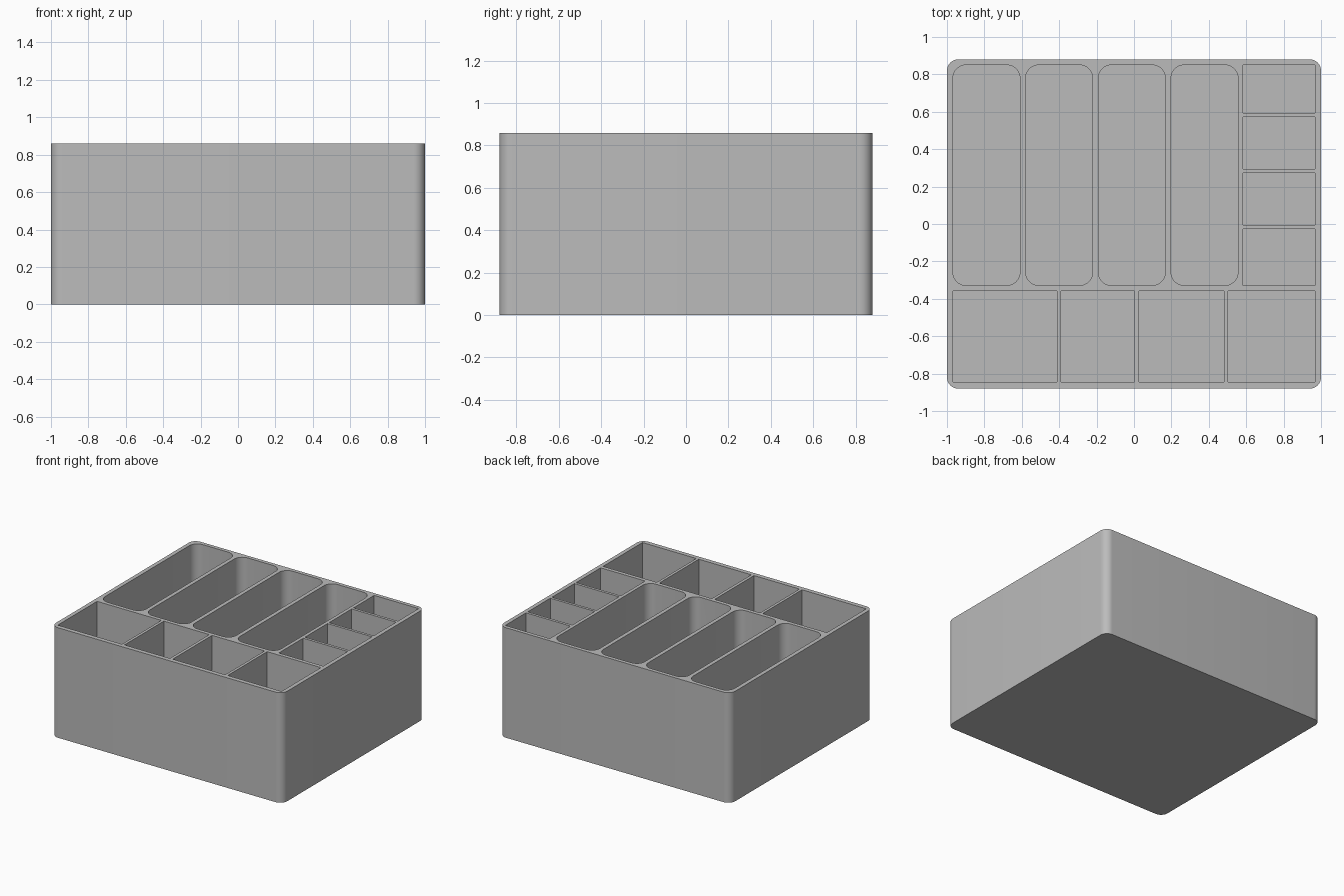
import bpy, bmesh, math
from mathutils import Vector

HEIGHT, FLOOR = 0.86, 0.03

cube = bpy.data.objects.get("Cube")
if cube:
    bpy.data.objects.remove(cube, do_unlink=True)

grey = bpy.data.materials.new("plain grey")
grey.use_nodes = True
colour = (0.5, 0.5, 0.5, 1)
grey.diffuse_color = colour
grey.node_tree.nodes["Principled BSDF"].inputs["Base Color"].default_value = colour


def add_block(bm, x0, x1, y0, y1, z0, z1, radius=0):
    """Upright block, with rounded vertical corners when radius is given."""
    corners = [(x1, y1, -1, -1), (x0, y1, 1, -1), (x0, y0, 1, 1), (x1, y0, -1, 1)]
    steps = 10 if radius else 0
    ring = []
    for i, (x, y, sx, sy) in enumerate(corners):
        for k in range(steps + 1):
            a = math.pi / 2 * (i + k / max(steps, 1))
            ring.append(bm.verts.new((x + radius * (sx + math.cos(a)),
                                      y + radius * (sy + math.sin(a)), z0)))
    base = bm.faces.new(ring)
    top = bmesh.ops.extrude_face_region(bm, geom=[base])["geom"]
    bmesh.ops.translate(bm, vec=Vector((0, 0, z1 - z0)),
                        verts=[g for g in top if isinstance(g, bmesh.types.BMVert)])


def finish(bm, name):
    bmesh.ops.recalc_face_normals(bm, faces=bm.faces)
    mesh = bpy.data.meshes.new(name)
    bm.to_mesh(mesh)
    bm.free()
    mesh.materials.append(grey)
    obj = bpy.data.objects.new(name, mesh)
    bpy.context.collection.objects.link(obj)
    return obj


# Solid body with rounded upright corners
body = bmesh.new()
add_block(body, -1, 1, -0.88, 0.88, 0, HEIGHT, 0.06)
tray = finish(body, "organiser_tray")

# Compartments to be hollowed out
pockets = bmesh.new()
depth = (FLOOR, HEIGHT + 0.1)

# Four long rounded compartments
for i in range(4):
    x = -0.968 + i * 0.3887
    add_block(pockets, x, x + 0.358, -0.328, 0.85, *depth, 0.07)

# Four small compartments along the left side
for y0, y1 in ((0.594, 0.85), (0.294, 0.572), (-0.005, 0.273), (-0.328, -0.027)):
    add_block(pockets, 0.583, 0.968, y0, y1, *depth)

# Four square compartments along the front
for x0, x1 in ((-0.968, -0.412), (-0.39, 0.003), (0.027, 0.481), (0.503, 0.968)):
    add_block(pockets, x0, x1, -0.845, -0.358, *depth)

cutter = finish(pockets, "compartment_cutter")
cutter.hide_render = True
cutter.hide_set(True)

# Hollow the tray and bake the result
cut = tray.modifiers.new("hollow", "BOOLEAN")
cut.operation = "DIFFERENCE"
cut.solver = "EXACT"
cut.object = cutter
bpy.ops.object.select_all(action="DESELECT")
tray.select_set(True)
bpy.context.view_layer.objects.active = tray
bpy.ops.object.modifier_apply(modifier=cut.name)
bpy.data.objects.remove(cutter, do_unlink=True)
bpy.ops.object.shade_smooth_by_angle(angle=math.radians(30))
